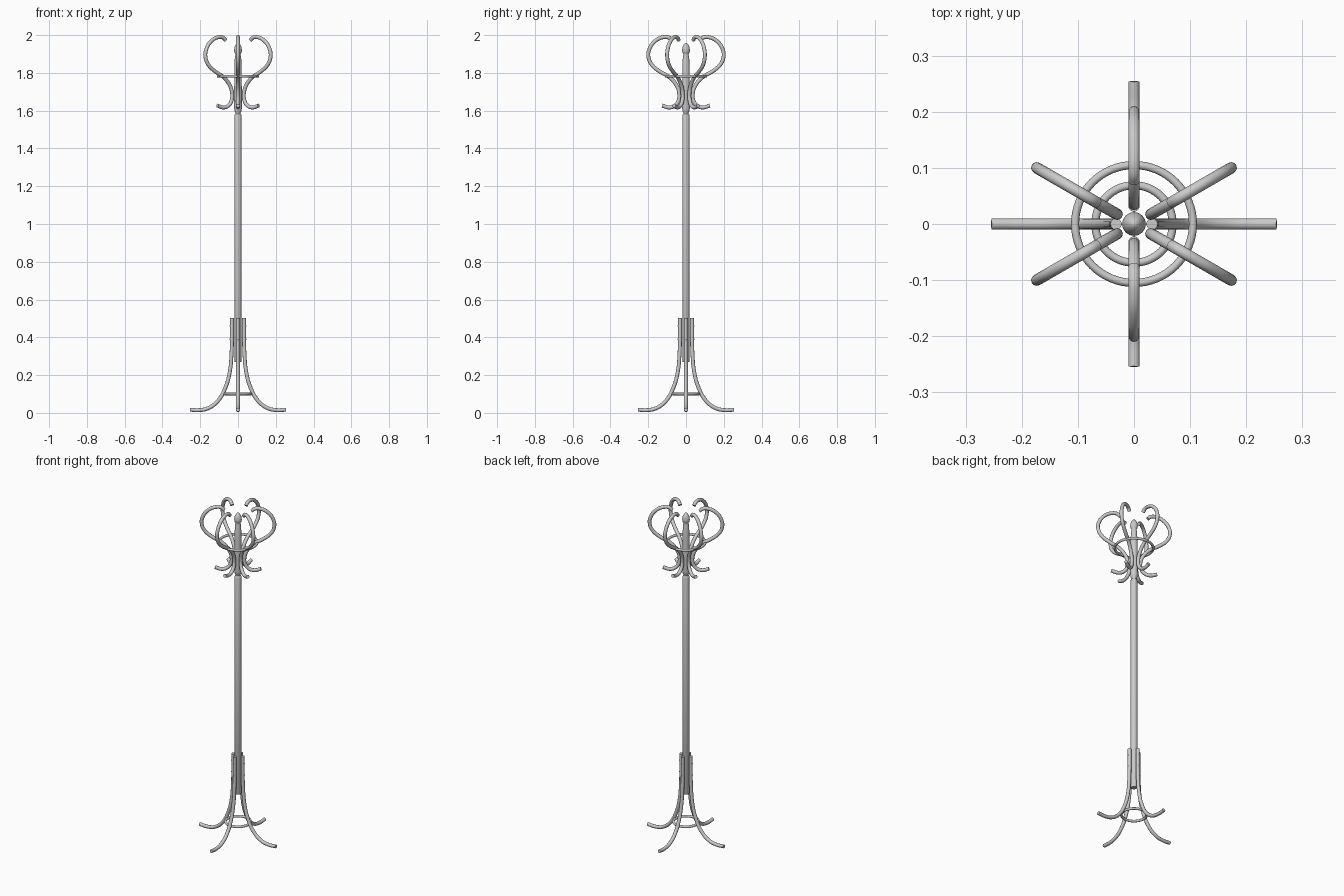
import bpy, bmesh, math
from mathutils import Matrix

if "Cube" in bpy.data.objects:
    bpy.data.objects.remove(bpy.data.objects["Cube"])

def finish(obj, angle=40):
    bpy.ops.object.select_all(action='DESELECT')
    obj.select_set(True)
    bpy.context.view_layer.objects.active = obj
    bpy.ops.object.shade_smooth_by_angle(angle=math.radians(angle))

def bent_rod(name, path, radius):
    """Round rod along a smooth (r, z) path in the XZ plane, as a mesh."""
    cu = bpy.data.curves.new(name, 'CURVE')
    cu.dimensions = '3D'
    cu.bevel_depth = radius
    cu.bevel_resolution = 4
    cu.use_fill_caps = True
    cu.resolution_u = 6
    sp = cu.splines.new('BEZIER')
    sp.bezier_points.add(len(path) - 1)
    for p, (r, z) in zip(sp.bezier_points, path):
        p.co = (r, 0, z)
        p.handle_left_type = p.handle_right_type = 'AUTO'
    tmp = bpy.data.objects.new(name + "_curve", cu)
    bpy.context.collection.objects.link(tmp)
    bpy.context.view_layer.update()
    dg = bpy.context.evaluated_depsgraph_get()
    me = bpy.data.meshes.new_from_object(tmp.evaluated_get(dg))
    bpy.data.objects.remove(tmp)
    return me

def around(name, mesh, angles):
    for i, a in enumerate(angles):
        ob = bpy.data.objects.new(f"{name}_{i + 1}", mesh.copy())
        bpy.context.collection.objects.link(ob)
        ob.rotation_euler.z = math.radians(a)
        finish(ob)

def lathe(name, profile, seg=32):
    bm = bmesh.new()
    vs = [bm.verts.new((r, 0, z)) for r, z in profile]
    es = [bm.edges.new(p) for p in zip(vs, vs[1:])]
    bmesh.ops.spin(bm, geom=vs + es, cent=(0, 0, 0), axis=(0, 0, 1),
                   angle=2 * math.pi, steps=seg)
    bmesh.ops.remove_doubles(bm, verts=bm.verts, dist=1e-5)
    bmesh.ops.recalc_face_normals(bm, faces=bm.faces)
    me = bpy.data.meshes.new(name)
    bm.to_mesh(me)
    bm.free()
    ob = bpy.data.objects.new(name, me)
    bpy.context.collection.objects.link(ob)
    finish(ob)

def ring(name, z, major, minor):
    bpy.ops.mesh.primitive_torus_add(location=(0, 0, z), major_radius=major,
        minor_radius=minor, major_segments=64, minor_segments=14)
    bpy.context.object.name = name
    finish(bpy.context.object)

def screws(name, r, heights, angles):
    bm = bmesh.new()
    for a in angles:
        for z in heights:
            m = (Matrix.Rotation(math.radians(a), 4, 'Z') @ Matrix.Translation((r, 0, z))
                 @ Matrix.Diagonal((0.5, 1, 1, 1)))
            bmesh.ops.create_uvsphere(bm, u_segments=10, v_segments=6, radius=0.004, matrix=m)
    me = bpy.data.meshes.new(name)
    bm.to_mesh(me)
    bm.free()
    ob = bpy.data.objects.new(name, me)
    bpy.context.collection.objects.link(ob)
    finish(ob)

leg_angles = [0, 90, 180, 270]
hook_angles = [30, 90, 150, 210, 270, 330]

# Pole, turned neck and finial
lathe("pole", [(0, 0.27), (0.017, 0.27), (0.0185, 0.273), (0.0185, 1.575), (0.017, 1.58),
               (0.0125, 1.583), (0.0125, 1.588), (0.018, 1.596), (0.020, 1.61), (0.020, 1.70),
               (0.0195, 1.80), (0.017, 1.88), (0.014, 1.895), (0.014, 1.90), (0.019, 1.908),
               (0.021, 1.92), (0.018, 1.937), (0.011, 1.952), (0.005, 1.958), (0, 1.96)])

# Four splayed legs
leg = bent_rod("leg", [(0.032, 0.502), (0.032, 0.42), (0.034, 0.32), (0.043, 0.22),
                       (0.066, 0.135), (0.105, 0.065), (0.155, 0.026), (0.205, 0.0145),
                       (0.254, 0.017)], 0.0102)
around("leg", leg, leg_angles)
screws("leg_screws", 0.043, [0.46, 0.39], leg_angles)

# Six S-shaped hooks
hook = bent_rod("hook", [(0.076, 1.973), (0.092, 1.987), (0.125, 1.988), (0.165, 1.967),
                         (0.194, 1.925), (0.199, 1.885), (0.181, 1.843), (0.140, 1.808),
                         (0.088, 1.777), (0.052, 1.737), (0.036, 1.692), (0.039, 1.655),
                         (0.058, 1.627), (0.090, 1.617), (0.126, 1.627)], 0.0102)
around("hook", hook, hook_angles)

# Tie rings
ring("leg_ring", 0.10, 0.069, 0.0072)
ring("hook_ring", 1.782, 0.105, 0.0072)
